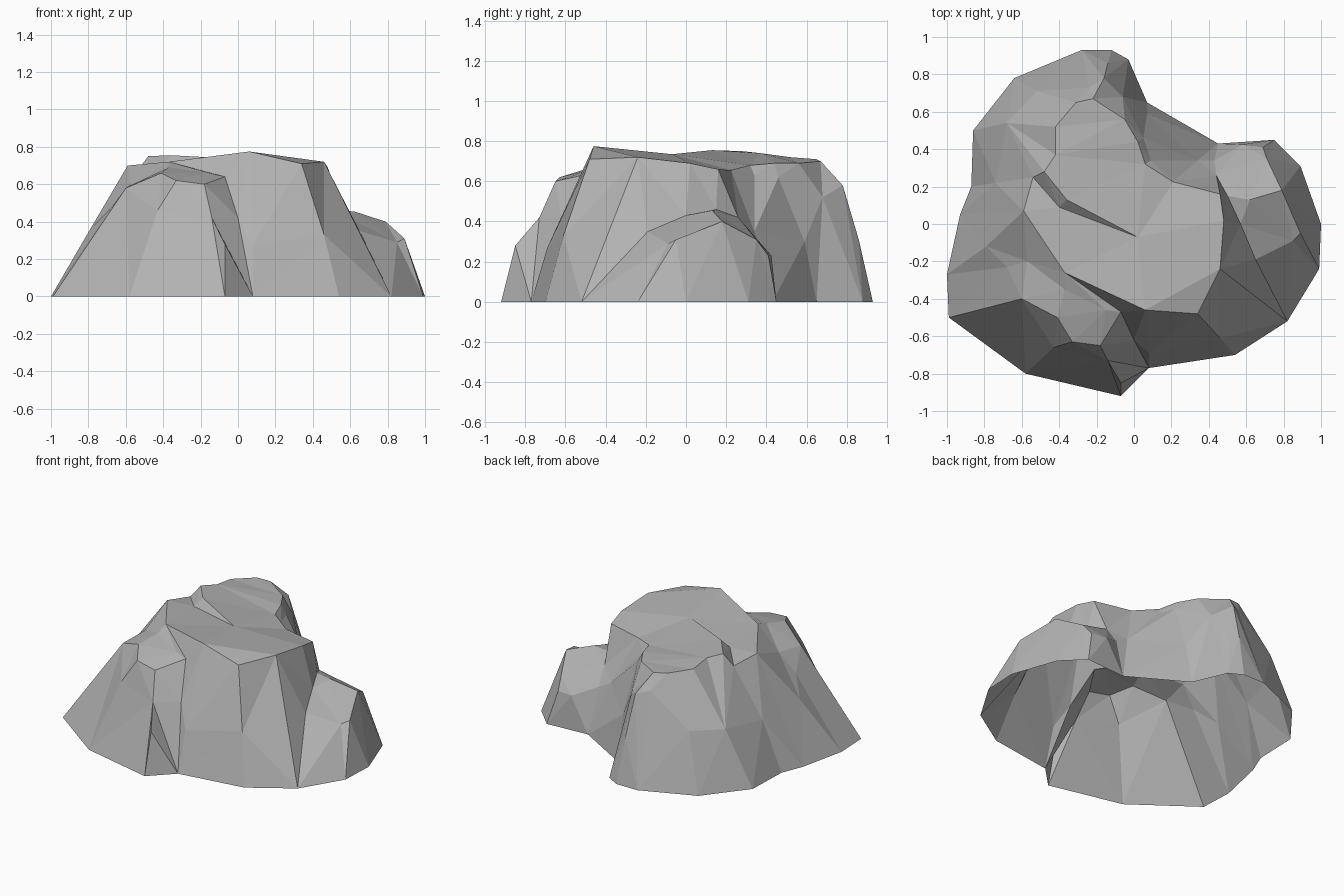
import bpy
import bmesh
from mathutils import Vector
from mathutils.geometry import delaunay_2d_cdt

default_cube = bpy.data.objects.get("Cube")
if default_cube:
    bpy.data.objects.remove(default_cube, do_unlink=True)

points = []
creases = []


def crease(*path, closed=False):
    """Register a chain of points that must stay an edge of the rock."""
    start = len(points)
    points.extend(Vector(p) if len(p) == 3 else Vector((p[0], p[1], 0)) for p in path)
    count = len(path)
    creases.extend((start + i, start + i + 1) for i in range(count - 1))
    if closed:
        creases.append((start + count - 1, start))


def stone_material(name, value):
    """Create a plain matte grey."""
    material = bpy.data.materials.new(name)
    material.use_nodes = True
    colour = (value, value, value, 1)
    material.diffuse_color = colour
    shader = material.node_tree.nodes["Principled BSDF"]
    shader.inputs["Base Color"].default_value = colour
    shader.inputs["Roughness"].default_value = 0.9
    return material


def build_rock(name, material):
    """Triangulate the creases into a hollow faceted shell, open at the ground."""
    flat_points = [p.to_2d() for p in points]
    verts, _, faces, sources, _, _ = delaunay_2d_cdt(flat_points, creases, [], 0, 0.0001)
    bm = bmesh.new()
    shell = []
    for position, source in zip(verts, sources):
        if source:
            height = points[source[0]].z
        else:
            height = min(points, key=lambda p: (p.to_2d() - position).length).z
        shell.append(bm.verts.new((position.x, position.y, height)))
    for face in faces:
        corners = [shell[i] for i in face]
        # Triangles lying on the ground are outside the outline
        if max(v.co.z for v in corners) > 0.001:
            bm.faces.new(corners)
    loose = [v for v in bm.verts if not v.link_faces]
    bmesh.ops.delete(bm, geom=loose, context="VERTS")
    bm.normal_update()
    for face in bm.faces:
        if face.normal.z < 0:
            face.normal_flip()
    mesh = bpy.data.meshes.new(name)
    bm.to_mesh(mesh)
    bm.free()
    mesh.materials.append(material)
    rock = bpy.data.objects.new(name, mesh)
    bpy.context.scene.collection.objects.link(rock)
    return rock


# Ground outline
crease((-1, -.27), (-.99, -.5), (-.58, -.8), (-.07, -.92), (.08, -.77),
       (.54, -.7), (.82, -.52), (.99, -.24), (1, 0), (.89, .31), (.75, .45),
       (.45, .43), (.07, .65), (-.03, .88), (-.12, .93), (-.28, .93),
       (-.64, .78), (-.86, .5), (-.87, .2), (-.93, .05), closed=True)

# Front slab: outer lip, then the step where it meets the main rock
crease((-.99, -.5), (-.6, -.4, .58), (-.41, -.5, .66), (-.33, -.63, .62),
       (-.18, -.65, .6), (-.14, -.73, .42), (-.07, -.85, .28), (-.07, -.92))
crease((-1, -.27), (-.68, -.23, .47), (-.57, -.2, .6), (-.37, -.35, .69),
       (-.15, -.46, .66), (-.07, -.47, .64), (0, -.62, .42),
       (.08, -.69, .27), (.08, -.77))
crease((-.58, -.8), (-.43, -.66, .46), (-.33, -.63, .62))

# Main rock: rim of the top, and its left and right corners
crease((-.54, .25, .67), (-.59, .07, .7), (-.37, -.26, .72), (.06, -.46, .775),
       (.34, -.48, .71), (.46, -.24, .72), (.48, .02, .69), (.46, .16, .66),
       (.21, .225, .655))
crease((-.59, .07, .7), (-.79, -.12, .36), (-1, -.27))
crease((-.54, .25, .67), (-.74, .22, .34), (-.87, .2))
crease((.34, -.48, .71), (.46, -.61, .33), (.54, -.7))
crease((.06, -.46, .775), (.08, -.69, .27))
crease((.21, .225, .655), (.34, .34, .35), (.45, .43))

# Raised top plate: groove on the left, then its stepped back edge
crease((-.54, .25, .67), (-.4, .09, .7), (.02, -.07, .735))
crease((.02, -.07, .735), (-.36, .13, .755), (-.48, .28, .75), (-.42, .37, .74),
       (-.42, .52, .72), (-.31, .65, .71), (-.22, .67, .7), (-.05, .56, .69),
       (.02, .44, .69), (.06, .32, .68), (.21, .225, .655))
crease((-.06, .68, .52), (.05, .46, .62), (.09, .34, .63), (.21, .225, .655))

# Back lobe: ridge, shoulders and the gully beside it
crease((-.22, .67, .7), (-.24, .73, .6), (-.16, .78, .58), (-.14, .86, .31), (-.12, .93))
crease((-.16, .78, .58), (-.06, .68, .52), (-.03, .88))
crease((.05, .46, .62), (.07, .59, .3), (.07, .65))
crease((-.42, .52, .72), (-.68, .54, .38), (-.86, .5))
crease((-.31, .65, .71), (-.52, .71, .39), (-.64, .78))

# Side boulder: seam against the main rock, crown and outer lip
crease((.82, -.52), (.65, -.19, .35), (.57, 0, .43), (.5, .15, .46),
       (.44, .26, .42), (.43, .34, .3), (.45, .43))
crease((.65, -.19, .35), (.85, -.09, .29), (.89, -.05, .31), (.79, .18, .4),
       (.71, .35, .31), (.69, .41, .23), (.58, .425, .23), (.43, .34, .3))
crease((.5, .15, .46), (.62, .13, .455), (.79, .18, .4))
crease((.82, -.52), (.85, -.09, .29))
crease((.79, .18, .4), (.89, .31))

build_rock("boulder_shell", stone_material("stone_grey", 0.45))
